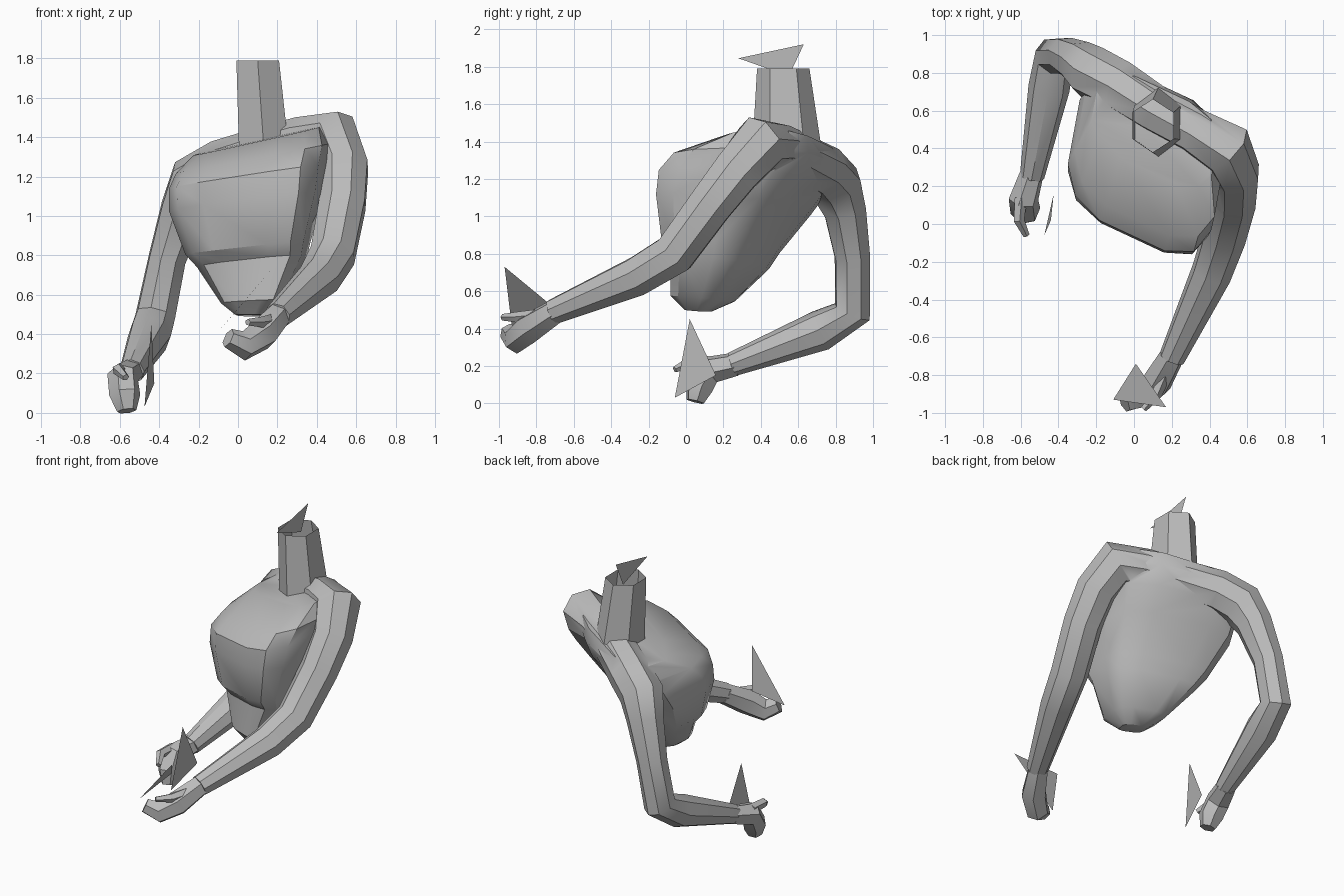
import bpy, bmesh, math
from mathutils import Vector

cube = bpy.data.objects.get("Cube")
if cube:
    bpy.data.objects.remove(cube, do_unlink=True)

GREY = (0.5, 0.5, 0.5, 1)
grey = bpy.data.materials.new("clay grey")
grey.use_nodes = True
grey.diffuse_color = GREY
grey.node_tree.nodes["Principled BSDF"].inputs["Base Color"].default_value = GREY


def shade(obj, angle):
    """Smooth shading that keeps the hard edges."""
    bpy.ops.object.select_all(action='DESELECT')
    obj.select_set(True)
    bpy.context.view_layer.objects.active = obj
    bpy.ops.object.shade_smooth_by_angle(angle=math.radians(angle))


def finish(name, bm, angle=32, closed=True):
    """Turn a bmesh into a shaded, coloured object."""
    if closed:
        bmesh.ops.recalc_face_normals(bm, faces=bm.faces)
    mesh = bpy.data.meshes.new(name)
    bm.to_mesh(mesh)
    bm.free()
    mesh.materials.append(grey)
    obj = bpy.data.objects.new(name, mesh)
    bpy.context.collection.objects.link(obj)
    shade(obj, angle)
    return obj


def loft(name, rings, caps=True, angle=32):
    """Skin a list of equal-length point rings."""
    bm = bmesh.new()
    loops = [[bm.verts.new(p) for p in ring] for ring in rings]
    for low, high in zip(loops, loops[1:]):
        for i in range(len(low)):
            j = (i + 1) % len(low)
            bm.faces.new((low[i], low[j], high[j], high[i]))
    if caps:
        bm.faces.new(loops[0])
        bm.faces.new(loops[-1])
    return finish(name, bm, angle)


def limb(name, path, sides=8, angle=48):
    """Tapered tube through (x, y, z, radius) stations."""
    points = [Vector(p[:3]) for p in path]
    rings, side, previous = [], None, None
    for i, p in enumerate(points):
        tangent = (points[min(i + 1, len(points) - 1)] - points[max(i - 1, 0)]).normalized()
        if side is None:
            side = tangent.orthogonal().normalized()
        else:
            side = previous.rotation_difference(tangent) @ side
        other = tangent.cross(side)
        previous = tangent
        ring = []
        for k in range(sides):
            a = math.tau * k / sides
            ring.append(p + path[i][3] * (side * math.cos(a) + other * math.sin(a)))
        rings.append(ring)
    return loft(name, rings, angle=angle)


def body_ring(front, back, half_width, roll, sides=12):
    """Rounded box section between a chest point and a back point."""
    front, back = Vector(front), Vector(back)
    centre, depth = (front + back) / 2, (front - back) / 2
    across = Vector((0.9, -0.42, roll)) * half_width

    def soft(v):
        return math.copysign(abs(v) ** 0.6, v)

    return [centre + across * soft(math.cos(a)) + depth * soft(math.sin(a))
            for a in (math.tau * (k + 0.5) / sides for k in range(sides))]


# Twisted, forward-leaning torso
sections = [
    ((0.05, 0.01, 0.50), (0.08, 0.12, 0.49), 0.08, 0.0),
    ((0.05, -0.05, 0.57), (0.1, 0.23, 0.55), 0.17, 0.05),
    ((0.04, -0.02, 0.78), (0.1, 0.38, 0.74), 0.3, 0.1),
    ((0.01, -0.06, 0.84), (0.09, 0.43, 0.83), 0.34, 0.1),
    ((-0.01, -0.08, 1.08), (0.1, 0.59, 1.05), 0.42, 0.12),
    ((-0.01, -0.07, 1.2), (0.13, 0.69, 1.19), 0.43, 0.14),
    ((0.02, 0.01, 1.28), (0.15, 0.74, 1.31), 0.42, 0.17),
    ((0.07, 0.28, 1.37), (0.15, 0.72, 1.4), 0.36, 0.2),
]
torso = loft("torso", [body_ring(*s) for s in sections])

# Both arms and the shoulder line, from right wrist to left wrist
arms = limb("shoulders_and_arms", [
    (-0.54, 0.25, 0.21, 0.065), (-0.45, 0.72, 0.39, 0.11), (-0.42, 0.89, 0.49, 0.105),
    (-0.36, 0.89, 0.78, 0.1), (-0.28, 0.85, 1.03, 0.12), (-0.22, 0.8, 1.17, 0.145),
    (-0.08, 0.73, 1.25, 0.14), (0.12, 0.6, 1.32, 0.13),
    (0.32, 0.49, 1.38, 0.125), (0.48, 0.4, 1.39, 0.155),
    (0.535, 0.27, 1.24, 0.135), (0.53, 0.13, 1.06, 0.125), (0.48, -0.06, 0.8, 0.12),
    (0.41, -0.26, 0.68, 0.11), (0.2, -0.71, 0.49, 0.07)])

# Fuse the arms and the torso into one skin
fuse = torso.modifiers.new("fuse", 'BOOLEAN')
fuse.operation = 'UNION'
fuse.solver = 'EXACT'
fuse.use_self = True
fuse.object = arms
bpy.context.view_layer.objects.active = torso
bpy.ops.object.modifier_apply(modifier=fuse.name)
bpy.data.objects.remove(arms, do_unlink=True)
torso.name = "torso_and_arms"
shade(torso, 42)

# Open six-sided neck
neck_rings = []
for x, y, z, rx, ry in ((0.13, 0.54, 1.36, 0.145, 0.185), (0.1, 0.52, 1.79, 0.125, 0.14)):
    neck_rings.append([(x + rx * math.sin(math.tau * k / 6), y + ry * math.cos(math.tau * k / 6), z)
                       for k in range(6)])
loft("neck", neck_rings, caps=False)

# Curled hands with thumbs
limb("right_hand", [(-0.54, 0.27, 0.21, 0.065), (-0.585, 0.13, 0.18, 0.08),
                    (-0.575, 0.07, 0.09, 0.08), (-0.565, 0.05, 0.01, 0.05)], 6, 32)
limb("right_thumb", [(-0.6, 0.14, 0.22, 0.035), (-0.61, 0.02, 0.22, 0.03),
                     (-0.57, -0.06, 0.18, 0.018)], 5, 32)
limb("left_hand", [(0.2, -0.7, 0.49, 0.07), (0.12, -0.84, 0.4, 0.085),
                   (0.03, -0.91, 0.34, 0.075), (-0.05, -0.95, 0.38, 0.05)], 6, 32)
limb("left_thumb", [(0.17, -0.78, 0.47, 0.035), (0.12, -0.9, 0.46, 0.03),
                    (0.05, -0.98, 0.46, 0.018)], 5, 32)

# Flat triangular plates at head and hands
plates = {
    "head_plate": ((0.1, 0.28, 1.845), (0.1, 0.55, 1.75), (0.1, 0.63, 1.92)),
    "right_hand_plate": ((-0.44, 0.02, 0.45), (-0.475, -0.06, 0.03), (-0.425, 0.16, 0.15)),
    "left_hand_plate": ((0.01, -0.74, 0.54), (-0.11, -0.93, 0.4), (0.17, -0.97, 0.73)),
}
for name, corners in plates.items():
    bm = bmesh.new()
    bm.faces.new([bm.verts.new(c) for c in corners])
    finish(name, bm, closed=False)
